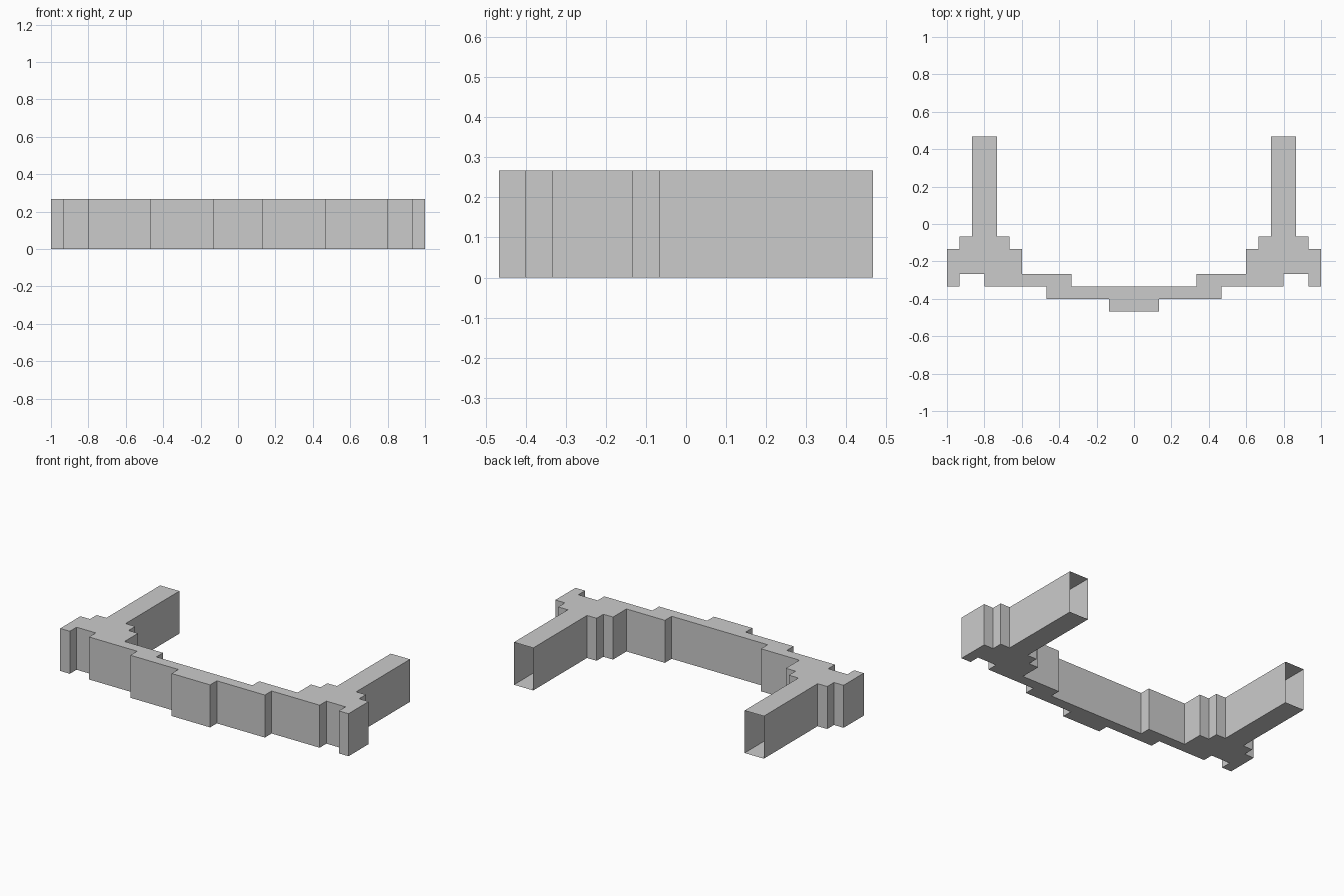
import bpy, bmesh

if "Cube" in bpy.data.objects:
    bpy.data.objects.remove(bpy.data.objects["Cube"])

UNIT = 1 / 15      # everything sits on a 1/15 grid
HEIGHT = 4

# Right half of the plan outline, counter-clockwise from the front centre
HALF = [(0, -7), (2, -7), (2, -6), (7, -6), (7, -5), (12, -5), (12, -4), (14, -4),
        (14, -5), (15, -5), (15, -2), (14, -2), (14, -1), (13, -1), (13, 7), (11, 7),
        (11, -1), (10, -1), (10, -2), (9, -2), (9, -4), (5, -4), (5, -5), (0, -5)]

# Complete the outline by mirroring, without doubling the two centre points
outline = HALF[1:-1] + [(-x, y) for x, y in reversed(HALF[1:-1])]

bm = bmesh.new()
bottom = [bm.verts.new((x * UNIT, y * UNIT, 0)) for x, y in outline]
top = [bm.verts.new((x * UNIT, y * UNIT, HEIGHT * UNIT)) for x, y in outline]

# Flat top and underside
bm.faces.new(top)
bm.faces.new(bottom[::-1])

# Side walls; the rear ends of both arms stay open
count = len(outline)
for i in range(count):
    j = (i + 1) % count
    if outline[i][1] == outline[j][1] == 7:
        continue
    bm.faces.new((bottom[i], bottom[j], top[j], top[i]))

mesh = bpy.data.meshes.new("stepped_wall_shell")
bm.to_mesh(mesh)
bm.free()
shell = bpy.data.objects.new("stepped_wall_shell", mesh)
bpy.context.collection.objects.link(shell)
